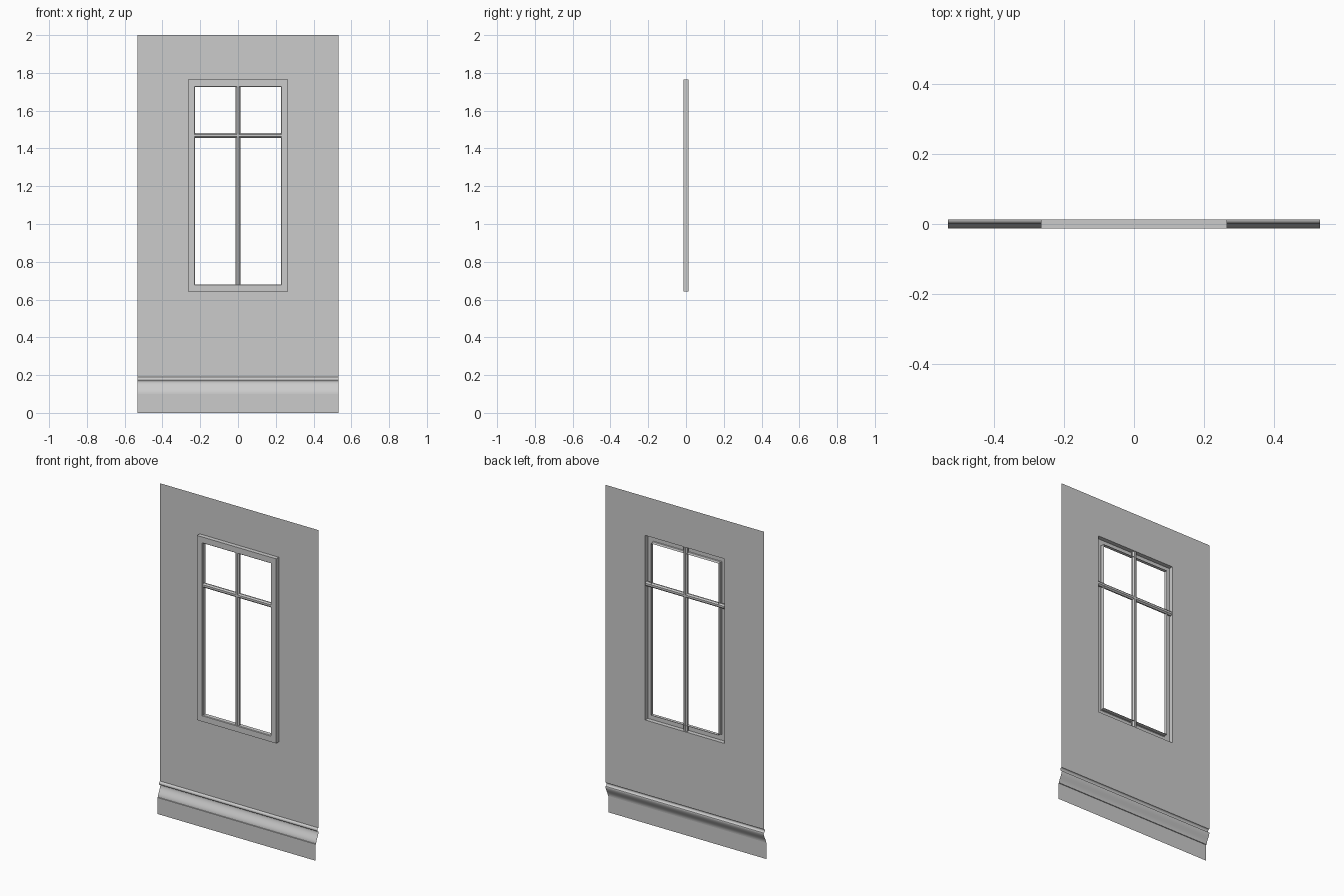
import bpy, math

if "Cube" in bpy.data.objects:
    bpy.data.objects.remove(bpy.data.objects["Cube"])

W = 0.532          # half width of the panel
YW = 0.0125        # plane of the wall sheet
YF = -0.0135       # foremost plane


def make(name, verts, faces, smooth=False):
    mesh = bpy.data.meshes.new(name)
    mesh.from_pydata(verts, [], faces)
    mesh.update()
    ob = bpy.data.objects.new(name, mesh)
    bpy.context.collection.objects.link(ob)
    if smooth:
        bpy.ops.object.select_all(action='DESELECT')
        ob.select_set(True)
        bpy.context.view_layer.objects.active = ob
        bpy.ops.object.shade_smooth_by_angle(angle=math.radians(35))
    return ob


def rect(hx, z0, z1, y):
    return [(-hx, y, z0), (hx, y, z0), (hx, y, z1), (-hx, y, z1)]


def bridge(n_loops):
    # quads between successive four-corner loops
    return [(4*k + i, 4*k + (i+1) % 4, 4*k + 4 + (i+1) % 4, 4*k + 4 + i)
            for k in range(n_loops - 1) for i in range(4)]


# Thin wall sheet with a window opening
make("wall_panel", rect(W, 0.19, 2.0, YW) + rect(0.266, 0.642, 1.764, YW), bridge(2))

# Baseboard: flat plinth, ledge, ogee, recess and small bead, as (y, z)
profile = [(YF, 0.0), (YF, 0.10), (-0.0095, 0.101)]
for i in range(1, 11):
    t = i / 10
    profile.append((-0.0095 + 0.023 * (1 - math.cos(math.pi * t)) / 2, 0.101 + 0.065 * t))
for i in range(9):
    a = math.pi * i / 8
    profile.append((YW - 0.011 * math.sin(a), 0.179 - 0.011 * math.cos(a)))
verts = [(x, y, z) for y, z in profile for x in (-W, W)]
make("baseboard", verts,
     [(2*i, 2*i + 1, 2*i + 3, 2*i + 2) for i in range(len(profile) - 1)], True)

# Window frame: hollow at the back, with a sloped inner reveal
sections = [(0.0, YW), (0.0, YF), (0.035, YF), (0.038, -0.010), (0.039, YW)]
verts = []
for inset, y in sections:
    verts += rect(0.266 - inset, 0.642 + inset, 1.764 - inset, y)
make("window_frame", verts, bridge(len(sections)))


# Glazing bars with a bevelled cross-section
def bar(name, start, end, vertical, at):
    h, d = 0.0135, 0.0115
    sec = [(h, -0.004), (0.006, -d), (-0.006, -d), (-h, -0.004),
           (-h, 0.004), (-0.006, d), (0.006, d), (h, 0.004)]
    verts = []
    for s in (start, end):
        for u, y in sec:
            verts.append((at + u, y, s) if vertical else (s, y, at + u))
    faces = [(i, (i+1) % 8, 8 + (i+1) % 8, 8 + i) for i in range(8)]
    faces += [tuple(range(7, -1, -1)), tuple(range(8, 16))]
    make(name, verts, faces)


bar("vertical_glazing_bar", 0.644, 1.762, True, 0.0)
bar("horizontal_glazing_bar", -0.264, 0.264, False, 1.468)
